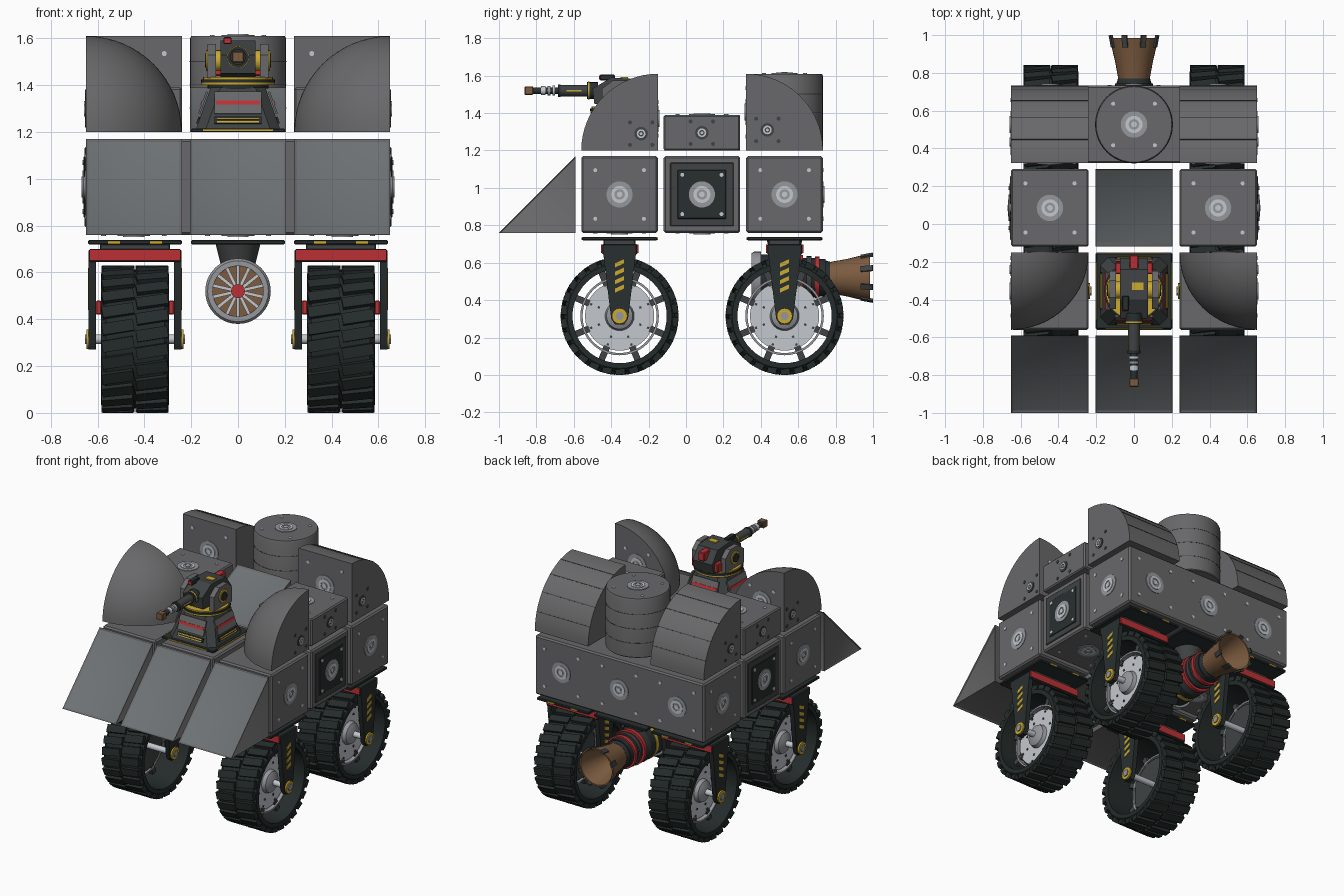
import bpy, bmesh, math
from mathutils import Vector, Matrix

cube = bpy.data.objects.get("Cube")
if cube:
    bpy.data.objects.remove(cube, do_unlink=True)

made = []


def material(name, r, g, b):
    m = bpy.data.materials.new(name)
    m.use_nodes = True
    m.diffuse_color = (r, g, b, 1)
    m.node_tree.nodes["Principled BSDF"].inputs["Base Color"].default_value = (r, g, b, 1)
    return m


GREY = material("armour grey", .14, .14, .145)
PANEL = material("panel grey", .15, .165, .172)
GUN = material("gunmetal", .05, .055, .056)
DARK = material("dark frame", .022, .028, .028)
TYRE = material("tyre rubber", .018, .025, .024)
STEEL = material("steel", .3, .31, .33)
LIGHT = material("bright metal", .55, .58, .62)
RED = material("signal red", .5, .03, .035)
YELLOW = material("marking yellow", .6, .4, .03)
BROWN = material("nozzle brown", .2, .105, .05)


def make(name, bm, *mats):
    bmesh.ops.recalc_face_normals(bm, faces=bm.faces)
    me = bpy.data.meshes.new(name)
    bm.to_mesh(me)
    bm.free()
    for m in mats:
        me.materials.append(m)
    ob = bpy.data.objects.new(name, me)
    bpy.context.collection.objects.link(ob)
    made.append(ob)
    return ob


def add_box(bm, centre, size, rot=Matrix()):
    mat = Matrix.Translation(centre) @ rot @ Matrix.Diagonal((*size, 1))
    return bmesh.ops.create_cube(bm, size=1, matrix=mat)["verts"]


def box(name, centre, size, mat, bevel=0):
    bm = bmesh.new()
    add_box(bm, centre, size)
    if bevel:
        bmesh.ops.bevel(bm, geom=bm.edges[:], offset=bevel, segments=1, affect='EDGES')
    return make(name, bm, mat)


def lathe(name, profile, loc, axis, mat, segs=32, ring=False):
    """Turn (radius, height) points about an axis; ring closes the profile."""
    bm = bmesh.new()
    q = Vector(axis).to_track_quat('Z', 'Y')
    rows = []
    for r, h in profile:
        rows.append([bm.verts.new(Vector(loc) + q @ Vector((r * math.cos(a), r * math.sin(a), h)))
                     for a in (2 * math.pi * k / segs for k in range(segs))])
    pairs = list(zip(rows, rows[1:])) + ([(rows[-1], rows[0])] if ring else [])
    for lo, hi in pairs:
        for k in range(segs):
            n = (k + 1) % segs
            bm.faces.new((lo[k], lo[n], hi[n], hi[k]))
    if not ring:
        bm.faces.new(rows[0])
        bm.faces.new(rows[-1])
    return make(name, bm, mat)


def disc(name, r, lo, hi, loc, axis, mat, segs=32):
    return lathe(name, [(r, lo), (r, hi)], loc, axis, mat, segs)


def prism(name, pts, x0, x1, mat, inset=False):
    """Extrude a (y, z) outline along x."""
    bm = bmesh.new()
    f = bm.faces.new([bm.verts.new((x0, y, z)) for y, z in pts])
    ext = bmesh.ops.extrude_face_region(bm, geom=[f])["geom"]
    bmesh.ops.translate(bm, vec=(x1 - x0, 0, 0), verts=[v for v in ext if isinstance(v, bmesh.types.BMVert)])
    bmesh.ops.recalc_face_normals(bm, faces=bm.faces)
    if inset:
        inner = bm.faces[:]
        bmesh.ops.inset_individual(bm, faces=inner, thickness=.016, depth=-.005)
        for f in inner:
            f.material_index = int(f.normal.y < -.2 and f.normal.z > .2)
    return make(name, bm, mat, PANEL)


def hatch(name, loc, axis, r=.07, spread=.13):
    """Round port with a bright ring and four rivets."""
    disc(name + "_plate", r, -.005, .004, loc, axis, STEEL if r > .05 else GUN)
    lathe(name + "_ring", [(r * .4, 0), (r * .65, 0), (r * .65, .008), (r * .4, .008)], loc, axis, LIGHT, 24, True)
    disc(name + "_core", r * .22, 0, .009, loc, axis, LIGHT, 12)
    q = Vector(axis).to_track_quat('Z', 'Y')
    bm = bmesh.new()
    for u in (-spread, spread):
        for v in (-spread, spread):
            at = Vector(loc) + q @ Vector((u, v, 0))
            bmesh.ops.create_cone(bm, cap_ends=True, segments=10, radius1=.011, radius2=.011, depth=.008,
                                  matrix=Matrix.Translation(at) @ q.to_matrix().to_4x4())
    make(name + "_rivets", bm, LIGHT if r > .05 else GUN)


W, PITCH = .41, .445
ROW_A, ROW_B, ROW_C = -.355, .085, .527
LOW, HIGH = .965, 1.405

# Lower hull: wedge nose, blocks and rear beam
for i in (-1, 0, 1):
    x = i * PITCH
    prism("nose_wedge", [(-1, .76), (-.59, .76), (-.59, 1.17)], x - W / 2, x + W / 2, GREY, True)
    for y in (ROW_A, ROW_B):
        box("hull_block", (x, y, LOW), (W, W, W), GREY, .01)
        hatch("belly_port", (x, y, .76), (0, 0, -1))
    hatch("rear_port", (x, ROW_C + W / 2, LOW), (0, 1, 0))
box("rear_beam", (0, ROW_C, LOW), (1.3, W, W), GREY, .01)

# Middle deck slope and rear drum
prism("deck_slope", [(-.12, 1.2), (.29, 1.2), (.29, 1.39)], -W / 2, W / 2, GREY, True)
lathe("rear_drum", [(.2, 1.2), (.205, 1.205), (.205, 1.6), (.2, 1.61)], (0, ROW_C, 0), (0, 0, 1), GREY, 48)
for z in (1.3, 1.4, 1.5):
    disc("drum_seam", .2062, z, z + .004, (0, ROW_C, 0), (0, 0, 1), GUN, 48)
hatch("drum_port", (0, ROW_C, 1.61), (0, 0, 1), spread=.11)

for s in (-1, 1):
    x, side, out = s * PITCH, s * .65, (s, 0, 0)
    for y in (ROW_A, ROW_C):
        hatch("side_port", (side, y, LOW), out)
    # Framed dark side panel
    box("panel_frame", (side, ROW_B, LOW), (.012, .34, .34), GUN, .004)
    box("panel_inner", (side + s * .005, ROW_B, LOW), (.01, .26, .26), DARK, .003)
    hatch("panel_port", (side + s * .01, ROW_B, LOW), out, spread=.105)
    # Half block
    box("half_block", (x, ROW_B, 1.295), (W, W, .19), GREY, .008)
    hatch("half_block_port", (x, ROW_B, 1.39), (0, 0, 1))
    hatch("half_side_port", (side, ROW_B, 1.295), out, .036, .06)
    # Rounded front corner, an eighth of a ball
    bm = bmesh.new()
    bmesh.ops.create_uvsphere(bm, u_segments=64, v_segments=32, radius=W)
    for no in ((s, 0, 0), (0, 1, 0), (0, 0, -1)):
        bmesh.ops.bisect_plane(bm, geom=bm.verts[:] + bm.edges[:] + bm.faces[:], dist=.0005,
                               plane_co=(0, 0, 0), plane_no=no, clear_outer=True)
        bmesh.ops.holes_fill(bm, edges=[e for e in bm.edges if e.is_boundary])
    bmesh.ops.translate(bm, vec=(side, -.15, 1.2), verts=bm.verts)
    make("front_dome_corner", bm, GREY)
    hatch("dome_side_port", (side, -.24, 1.29), out, .036, .06)
    hatch("dome_back_port", (side - s * .17, -.15, 1.37), (0, 1, 0), spread=.09)
    # Rounded rear block with seams
    arc = [(.322 + W * math.sin(a), 1.2 + W * math.cos(a)) for a in (math.pi / 2 * k / 20 for k in range(21))]
    prism("rear_arch", [(.322, 1.2)] + arc, x - W / 2, x + W / 2, GREY)
    bm = bmesh.new()
    for k in range(1, 5):
        a = math.pi / 2 * k / 5
        add_box(bm, (x, .322 + W * math.sin(a), 1.2 + W * math.cos(a)), (W, .006, .003), Matrix.Rotation(-a, 4, 'X'))
    make("arch_seams", bm, GUN)
    hatch("arch_side_port", (side, .435, 1.31), out, .036, .06)
    hatch("arch_front_port", (x, .322, HIGH), (0, -1, 0))

# Wheels and forks
for s in (-1, 1):
    for y in (-.355, .527):
        x, z = s * .44, .315
        c, out = (x, y, z), (s, 0, 0)
        lathe("tyre", [(.252, -.145), (.28, -.145), (.297, -.125), (.297, .125), (.28, .145), (.252, .145)],
              c, out, TYRE, 48, True)
        bm = bmesh.new()
        for k in range(26):
            for h in (-1, 1):
                turn = Matrix.Rotation(2 * math.pi * (k + h * .2) / 26, 4, 'X')
                slant = Matrix.Rotation(.16, 4, 'Z')
                add_box(bm, Vector(c) + turn @ Vector((h * .073, 0, .298)), (.136, .05, .032), turn @ slant)
        make("tread_blocks", bm, TYRE)
        # Rim, disc and brackets
        lathe("rim_ring", [(.198, .02), (.21, .02), (.21, .06), (.198, .06)], c, out, STEEL, 40, True)
        disc("wheel_disc", .185, .03, .045, c, out, LIGHT, 40)
        disc("wheel_disc_back", .18, .015, .03, c, out, GUN, 40)
        lathe("hub", [(.08, .04), (.07, .07), (.03, .09)], c, out, STEEL, 24)
        disc("axle", .02, -.2, .2, c, out, LIGHT, 16)
        bm, studs = bmesh.new(), bmesh.new()
        for k in range(8):
            turn = Matrix.Rotation(math.pi * (k + .5) / 4, 4, 'X')
            add_box(bm, Vector(c) + turn @ Vector((s * .035, 0, .215)), (.03, .035, .08), turn)
            for r in (.12, .165):
                add_box(studs, Vector(c) + turn @ Vector((s * .046, 0, r)), (.008, .012, .012), turn)
        make("rim_brackets", bm, GUN)
        make("disc_studs", studs, GUN)
        # Fork arms with slanted markings
        for d in (-1, 1):
            ax = x + d * .182
            prism("fork_arm", [(y - .09, .67), (y + .09, .67), (y + .045, .3), (y + .025, .27),
                               (y - .025, .27), (y - .045, .3)], ax - .016, ax + .016, DARK)
            disc("axle_cap", .042, 0, .026, (ax, y, z), (d, 0, 0), YELLOW, 16)
            disc("axle_nut", .024, 0, .032, (ax, y, z), (d, 0, 0), STEEL, 6)
            box("fork_red_box", (x + d * .155, y, .45), (.025, .06, .06), RED, .005)
            for k in range(4):
                b = .44 + k * .045
                prism("fork_stripe", [(y - .024, b), (y + .024, b + .022), (y + .024, b + .044), (y - .024, b + .022)],
                      ax + d * .014, ax + d * .019, YELLOW)
        box("fork_crown", (x, y, .672), (.396, .19, .055), DARK, .006)
        for d in (-1, 1):
            box("crown_red_plate", (x, y + d * .096, .675), (.39, .008, .046), RED)
            for e in (-.09, .09):
                box("mount_mark", (x + e, y + d * .2, .728), (.05, .008, .011), YELLOW)
        box("fork_neck", (x, y, .708), (.3, .17, .03), GUN, .005)
        box("mount_plate", (x, y, .729), (.4, .4, .018), DARK, .004)

# Thruster under the rear
T = (0, 0, .52)
back = (0, 1, 0)
box("thruster_mount_plate", (0, ROW_C, .729), (.4, .4, .018), DARK, .004)
lathe("thruster_neck", [(.065, .6), (.095, .72)], (0, ROW_C, 0), (0, 0, 1), GUN, 12)
lathe("thruster_body", [(.118, .37), (.125, .4), (.125, .56), (.105, .59), (.105, .7), (.085, .77)], T, back, DARK)
lathe("intake_ring", [(.108, .35), (.13, .35), (.14, .365), (.14, .4), (.108, .4)], T, back, STEEL, 32, True)
bm = bmesh.new()
for k in range(14):
    turn = Matrix.Rotation(2 * math.pi * k / 14, 4, 'Y')
    add_box(bm, Vector(T) + turn @ Vector((0, .364, .07)), (.014, .012, .085), turn)
make("intake_vanes", bm, LIGHT)
disc("intake_back", .107, .366, .372, T, back, BROWN)
disc("intake_cap", .03, .345, .37, T, back, RED, 16)
for y0, r, m in ((.6, .122, RED), (.645, .115, GUN), (.69, .112, RED), (.72, .1, DARK), (.48, .128, YELLOW)):
    disc("thruster_band", r, y0, y0 + .025, T, back, m)
lathe("nozzle", [(.082, .76), (.1, .86), (.13, .985), (.12, .985), (.09, .86), (.06, .78)], T, back, BROWN, 32, True)
bm = bmesh.new()
for k in range(8):
    turn = Matrix.Rotation(2 * math.pi * (k + .5) / 8, 4, 'Y')
    add_box(bm, Vector(T) + turn @ Vector((0, .967, .127)), (.03, .066, .012), turn @ Matrix.Rotation(.2, 4, 'X'))
make("nozzle_lugs", bm, GUN)

# Turret base: tapered square with bands and grilles on every side
ty = ROW_A
box("turret_foot", (0, ty, 1.207), (.4, .4, .016), DARK, .004)
bm = bmesh.new()
bmesh.ops.create_cone(bm, cap_ends=True, segments=4, radius1=.255, radius2=.165, depth=.18,
                      matrix=Matrix.Translation((0, ty, 1.3)) @ Matrix.Rotation(math.pi / 4, 4, 'Z'))
bmesh.ops.bevel(bm, geom=[e for e in bm.edges if abs(e.verts[0].co.z - e.verts[1].co.z) > .1],
                offset=.04, segments=1, affect='EDGES')
make("turret_base", bm, GUN)
for part, w, r, h, z, m in (("plate", .2, .149, .1, 1.325, GREY), ("band", .19, .153, .018, 1.325, RED),
                            ("grille", .2, .169, .03, 1.25, DARK), ("foot_mark", .3, .2, .008, 1.208, YELLOW),
                            ("grille_bar", .18, .174, .006, 1.243, YELLOW), ("grille_bar", .18, .17, .006, 1.256, YELLOW)):
    bm = bmesh.new()
    for k in range(4):
        turn = Matrix.Rotation(math.pi / 2 * k, 4, 'Z')
        add_box(bm, Vector((0, ty, z)) + turn @ Vector((0, -r, 0)), (w, .009, h),
                turn @ Matrix.Rotation(-.34 if part != "foot_mark" else 0, 4, 'X'))
    make("turret_" + part, bm, m)
for r, z, h, m in ((.13, 1.385, .02, DARK), (.155, 1.4, .012, YELLOW), (.158, 1.411, .014, DARK), (.15, 1.424, .01, YELLOW)):
    disc("turret_ring", r, z, z + h, (0, ty, 0), (0, 0, 1), m)

# Turret head and gun
prism("turret_head", [(-.49, 1.45), (-.2, 1.43), (-.18, 1.5), (-.24, 1.58), (-.4, 1.59), (-.5, 1.53)], -.075, .075, GUN)
box("head_red_strip", (0, -.21, 1.545), (.045, .09, .06), RED, .005)
box("head_yellow_mark", (.02, -.33, 1.589), (.06, .04, .006), YELLOW)
box("sight", (-.045, -.42, 1.59), (.035, .08, .03), DARK, .004)
box("sight_lens", (-.045, -.462, 1.59), (.03, .008, .022), RED)
for s in (-1, 1):
    prism("head_cheek", [(-.45, 1.43), (-.25, 1.43), (-.25, 1.53), (-.3, 1.575), (-.39, 1.575), (-.45, 1.53)],
          s * .095, s * .13, GREY)
    disc("cheek_pivot", .045, .07, .137, (0, -.35, 1.505), (s, 0, 0), YELLOW, 20)
    disc("cheek_cap", .03, .07, .142, (0, -.35, 1.505), (s, 0, 0), DARK, 20)
    box("head_red_block", (s * .085, -.235, 1.47), (.03, .06, .06), RED, .005)
for y0, y1, r, m in ((.47, .53, .045, DARK), (.515, .525, .048, YELLOW), (.53, .68, .031, GUN), (.67, .685, .034, DARK),
                     (.68, .83, .018, DARK), (.7, .715, .027, LIGHT), (.725, .74, .026, STEEL), (.75, .775, .024, LIGHT)):
    disc("gun_barrel", r, y0, y1, (0, 0, 1.52), (0, -1, 0), m, 20)
box("gun_stripe", (0, -.6, 1.52), (.064, .08, .008), YELLOW)
box("muzzle", (0, -.84, 1.52), (.05, .045, .046), BROWN, .004)

# Smooth round parts, keep hard edges
bpy.ops.object.select_all(action='DESELECT')
for ob in made:
    ob.select_set(True)
bpy.context.view_layer.objects.active = made[0]
bpy.ops.object.shade_smooth_by_angle(angle=math.radians(30))
